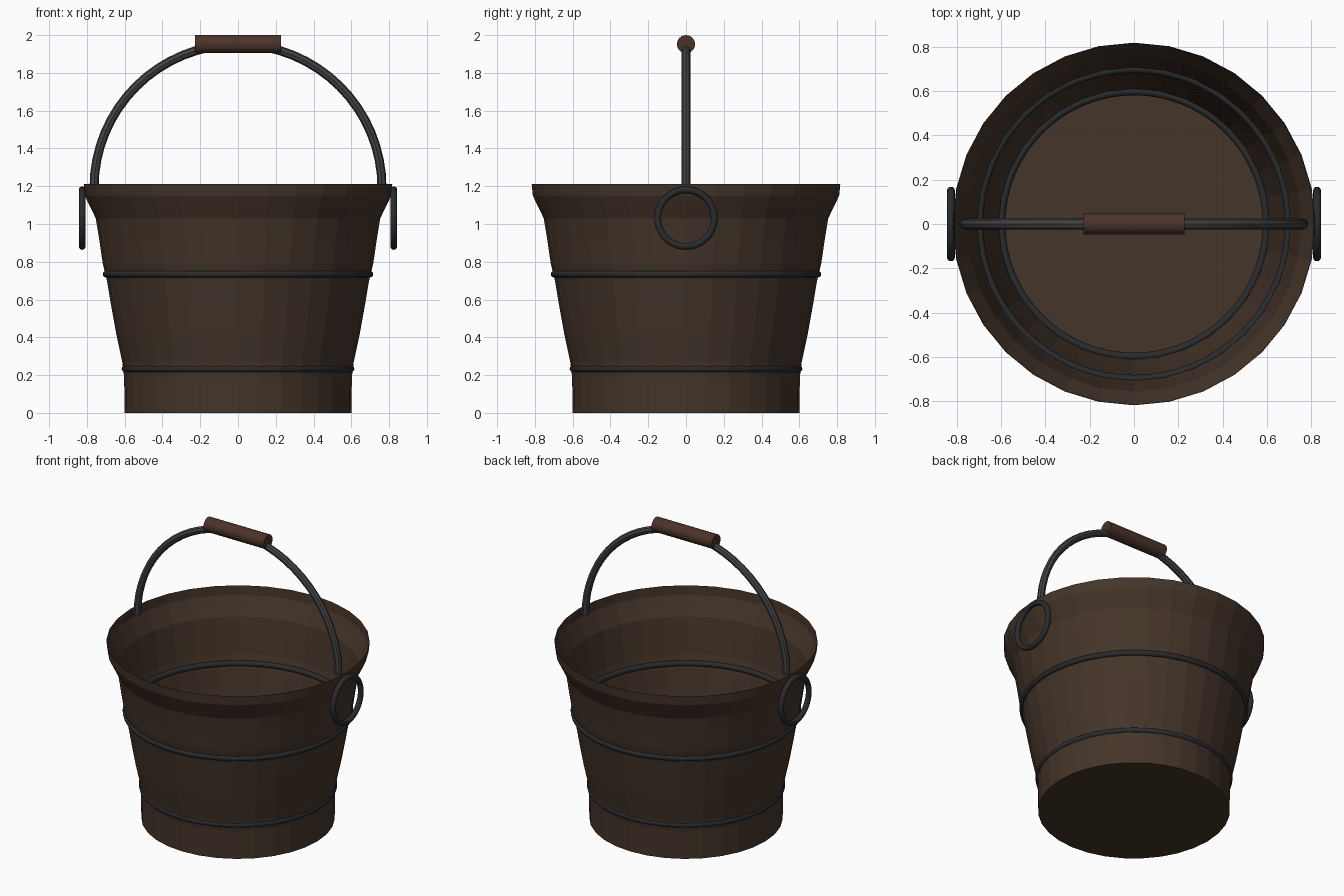
import bpy, bmesh, math

if "Cube" in bpy.data.objects:
    bpy.data.objects.remove(bpy.data.objects["Cube"])


def material(name, rgb):
    m = bpy.data.materials.new(name)
    m.diffuse_color = (*rgb, 1)
    m.use_nodes = True
    m.node_tree.nodes["Principled BSDF"].inputs["Base Color"].default_value = m.diffuse_color
    return m


WOOD = material("dark wood", (0.058, 0.035, 0.022))
GRIP = material("reddish wood", (0.068, 0.033, 0.022))
STEEL = material("handle steel", (0.054, 0.054, 0.057))
IRON = material("black iron", (0.022, 0.024, 0.026))


def finish(obj, name, mat, smooth=True):
    obj.name = name
    obj.data.materials.append(mat)
    if smooth:
        bpy.ops.object.select_all(action='DESELECT')
        obj.select_set(True)
        bpy.context.view_layer.objects.active = obj
        bpy.ops.object.shade_smooth_by_angle(angle=math.radians(40))
    return obj


def torus(name, loc, major, minor, rot=(0, 0, 0), segs=64):
    bpy.ops.mesh.primitive_torus_add(location=loc, rotation=rot, major_radius=major,
                                     minor_radius=minor, major_segments=segs, minor_segments=12)
    return finish(bpy.context.object, name, IRON)


# Bucket: thin flared wall turned from a profile, closed at the bottom
PROFILE = [(0.600, 0.0), (0.603, 0.19), (0.613, 0.27), (0.645, 0.42), (0.672, 0.57),
           (0.694, 0.70), (0.716, 0.79), (0.735, 0.92), (0.753, 1.03),
           (0.785, 1.095), (0.811, 1.15), (0.817, 1.213)]
SIDES = 32
bm = bmesh.new()
rows = []
for r, z in PROFILE:
    rows.append([bm.verts.new((r * math.cos(2 * math.pi * i / SIDES),
                               r * math.sin(2 * math.pi * i / SIDES), z)) for i in range(SIDES)])
for low, high in zip(rows, rows[1:]):
    for i in range(SIDES):
        j = (i + 1) % SIDES
        bm.faces.new((low[i], low[j], high[j], high[i]))
bm.faces.new(rows[0][::-1])
mesh = bpy.data.meshes.new("bucket_body")
bm.to_mesh(mesh)
bm.free()
body = bpy.data.objects.new("bucket_body", mesh)
bpy.context.collection.objects.link(body)
finish(body, "bucket_body", WOOD, smooth=False)

# Hoops around the wall
torus("lower_hoop", (0, 0, 0.233), 0.598, 0.018)
torus("upper_hoop", (0, 0, 0.735), 0.698, 0.018)

# Side rings
for side, name in ((-1, "left_ring"), (1, "right_ring")):
    torus(name, (side * 0.825, 0, 1.031), 0.15, 0.018, (0, math.pi / 2, 0), 40)

# Bail handle: half-circle rod swept along a curve
curve = bpy.data.curves.new("handle", 'CURVE')
curve.dimensions = '3D'
curve.bevel_depth = 0.024
curve.bevel_resolution = 2
curve.use_fill_caps = True
spline = curve.splines.new('POLY')
STEPS = 32
spline.points.add(STEPS)
for i, p in enumerate(spline.points):
    a = math.pi * i / STEPS
    p.co = (0.762 * math.cos(a), 0, 1.193 + 0.758 * math.sin(a), 1)
handle = bpy.data.objects.new("handle", curve)
bpy.context.collection.objects.link(handle)
bpy.context.view_layer.objects.active = handle
handle.select_set(True)
bpy.ops.object.select_all(action='DESELECT')
handle.select_set(True)
bpy.ops.object.convert(target='MESH')
finish(bpy.context.object, "handle", STEEL)

# Wooden grip
bpy.ops.mesh.primitive_cylinder_add(vertices=24, radius=0.048, depth=0.456,
                                    location=(0, 0, 1.952), rotation=(0, math.pi / 2, 0))
finish(bpy.context.object, "grip", GRIP)
